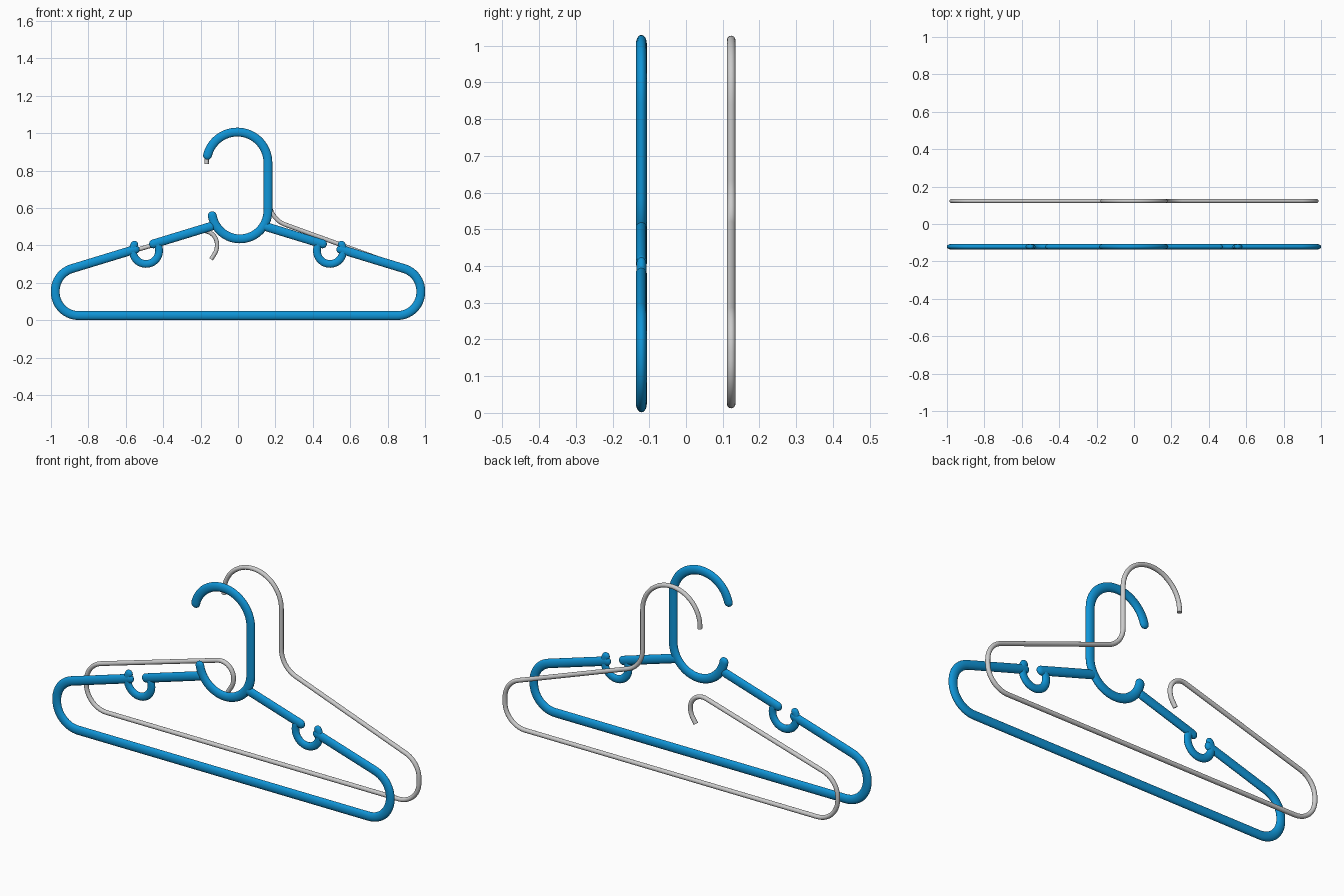
import bpy, bmesh
from math import sin, cos, tan, pi, radians
from mathutils import Vector

if "Cube" in bpy.data.objects:
    bpy.data.objects.remove(bpy.data.objects["Cube"])

SIDES = 20


def arc(cx, cz, r, a0, a1, n=28):
    """Points on a circle in the x-z plane, angles in degrees."""
    return [Vector((cx + r * cos(radians(a0 + (a1 - a0) * i / n)),
                    cz + r * sin(radians(a0 + (a1 - a0) * i / n)))) for i in range(n + 1)]


def rounded(points, n=14):
    """Polyline of (x, z, corner radius) with filleted corners."""
    P = [Vector(p[:2]) for p in points]
    out = [P[0]]
    for i in range(1, len(P) - 1):
        r = points[i][2]
        u, v = (P[i] - P[i - 1]).normalized(), (P[i + 1] - P[i]).normalized()
        turn = u.angle(v)
        start = P[i] - u * r * tan(turn / 2)
        side = Vector((-u.y, u.x))
        if side.dot(v) < 0:
            side = -side
        centre = start + side * r
        for k in range(n + 1):
            a = turn * k / n
            out.append(centre - side * r * cos(a) + u * r * sin(a))
    return out + [P[-1]]


def sweep(name, path, y, r_plane, r_depth, mat=None, round_ends=True):
    """Sweep an elliptical section along a planar path, with rounded ends."""
    pts = [path[0]]
    for p in path[1:]:
        if (p - pts[-1]).length > 1e-4:
            pts.append(p)
    rings = []
    for i, p in enumerate(pts):
        t = (pts[min(i + 1, len(pts) - 1)] - p).normalized() + (p - pts[max(i - 1, 0)]).normalized()
        rings.append((p, t.normalized(), 1.0))
    if round_ends:
        t0, t1 = rings[0][1], rings[-1][1]
        caps = [(sin(a), max(cos(a), 0.05)) for a in (k * pi / 10 for k in range(1, 6))]
        rings = ([(pts[0] - t0 * r_plane * d, t0, s) for d, s in reversed(caps)] + rings
                 + [(pts[-1] + t1 * r_plane * d, t1, s) for d, s in caps])
    bm = bmesh.new()
    loops = []
    for p, t, s in rings:
        loop = []
        for k in range(SIDES):
            a = 2 * pi * k / SIDES
            q = p + Vector((-t.y, t.x)) * r_plane * s * cos(a)
            loop.append(bm.verts.new((q.x, y + r_depth * s * sin(a), q.y)))
        loops.append(loop)
    for a, b in zip(loops, loops[1:]):
        for k in range(SIDES):
            m = (k + 1) % SIDES
            bm.faces.new((a[k], a[m], b[m], b[k]))
    bm.faces.new(loops[0])
    bm.faces.new(loops[-1])
    bmesh.ops.recalc_face_normals(bm, faces=bm.faces)
    for f in bm.faces:
        f.smooth = len(f.verts) == 4
    me = bpy.data.meshes.new(name)
    bm.to_mesh(me)
    bm.free()
    ob = bpy.data.objects.new(name, me)
    bpy.context.collection.objects.link(ob)
    if mat:
        me.materials.append(mat)
    return ob


blue = bpy.data.materials.new("blue_plastic")
blue.diffuse_color = (0.005, 0.3, 0.68, 1)
blue.use_nodes = True
blue.node_tree.nodes["Principled BSDF"].inputs["Base Color"].default_value = blue.diffuse_color
Y, R, D = -0.1215, 0.0235, 0.0148

# Plastic hanger: lower frame with rounded shoulders
sweep("plastic_frame", rounded([
    (-0.55, 0.379, 0), (-0.977, 0.249, 0.125), (-0.977, 0.025, 0.125),
    (0.977, 0.025, 0.125), (0.977, 0.249, 0.125), (0.55, 0.379, 0)]), Y, R, D, blue)

# Upper arms and strap notches on both sides
for side, s in (("left", -1), ("right", 1)):
    sweep(side + "_upper_arm", [Vector((s * 0.452, 0.408)), Vector((s * 0.147, 0.501))],
          Y, R, D, blue)
    notch = [Vector((s * (0.492 + p.x), p.y)) for p in arc(0, 0.371, 0.07, -205, 28)]
    if s > 0:
        notch = [Vector((0.984 - p.x, p.y)) for p in notch]
        notch = [Vector((0.984 - p.x, p.y)) for p in notch]
    notch = [Vector((s * 0.492 + (s * 0.492 - p.x) * (-1), p.y)) for p in notch]
    sweep(side + "_strap_notch", notch, Y, 0.0205, D * 0.92, blue)

# Hook with its lower cradle in one stroke
sweep("plastic_hook", arc(0.01, 0.585, 0.15, 190, 360) + arc(-0.004, 0.842, 0.164, 0, 166),
      Y, R, D, blue)

# Wire hanger: hook, shoulder, frame and curled free end
wire = arc(0, 0.848, 0.168, 184, 0) + rounded([
    (0.168, 0.84, 0), (0.168, 0.542, 0.13), (0.975, 0.249, 0.12), (0.975, 0.024, 0.12),
    (-0.975, 0.024, 0.12), (-0.975, 0.249, 0.12), (-0.112, 0.502, 0.073),
    (-0.112, 0.375, 0.09), (-0.144, 0.326, 0)])
sweep("wire_hanger", wire, 0.123, 0.0115, 0.0115, None, False)
